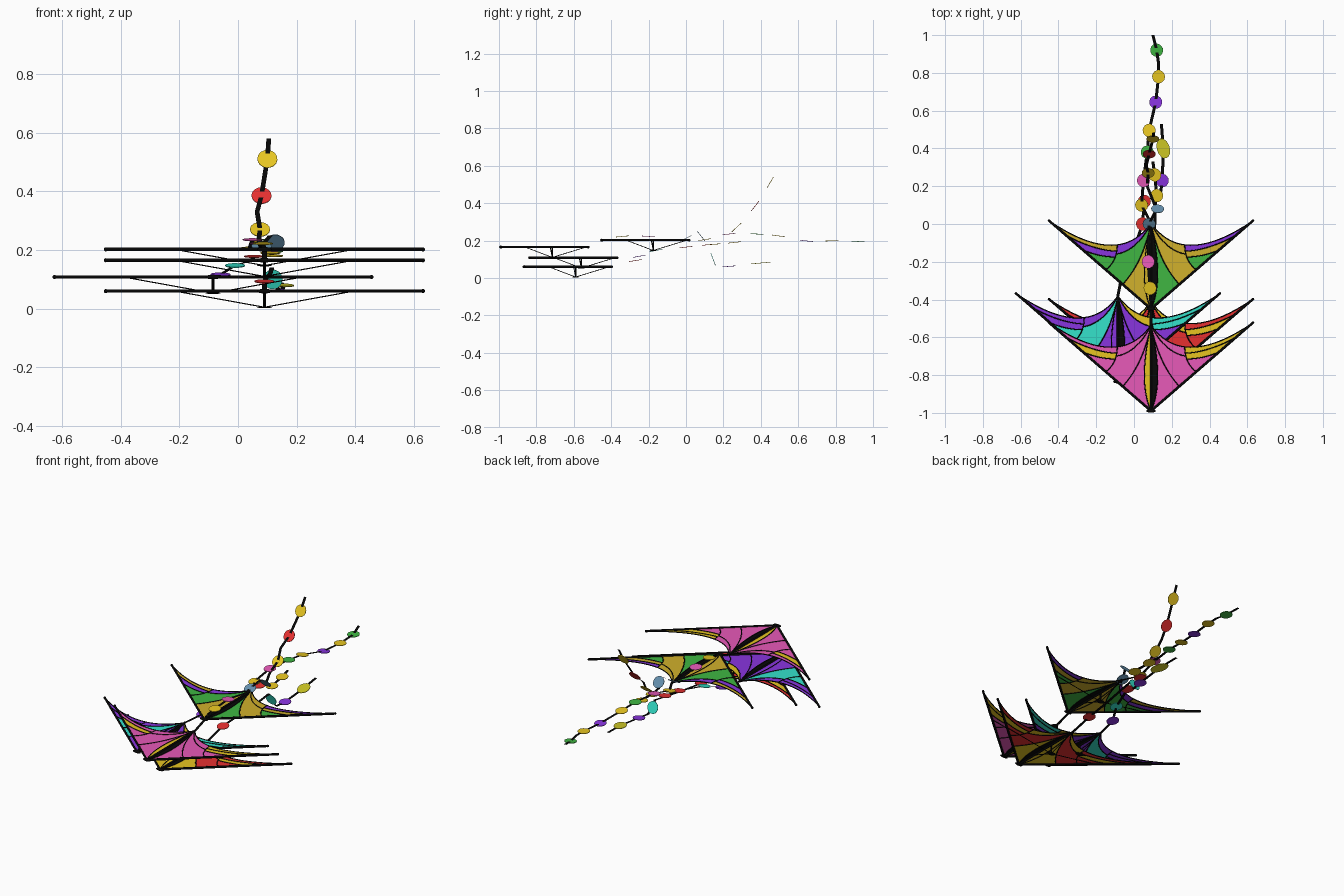
import bpy, bmesh
from mathutils import Vector, Matrix

cube = bpy.data.objects.get("Cube")
if cube:
    bpy.data.objects.remove(cube)

# Flat colours, each with a one-letter key
COLOURS = {
    "K": ("black", (0.002, 0.002, 0.002)),
    "P": ("pink", (0.8, 0.1, 0.48)),
    "Y": ("yellow", (0.8, 0.56, 0.015)),
    "M": ("mustard", (0.64, 0.44, 0.025)),
    "L": ("lemon", (0.66, 0.62, 0.02)),
    "V": ("violet", (0.25, 0.035, 0.74)),
    "T": ("turquoise", (0.035, 0.76, 0.6)),
    "G": ("green", (0.05, 0.47, 0.055)),
    "R": ("red", (0.8, 0.03, 0.03)),
    "B": ("slate_blue", (0.13, 0.28, 0.42)),
}
KEYS = list(COLOURS)
MATS = []
for label, rgb in COLOURS.values():
    m = bpy.data.materials.new(label)
    m.use_nodes = True
    m.diffuse_color = (*rgb, 1)
    bsdf = m.node_tree.nodes["Principled BSDF"]
    bsdf.inputs["Base Color"].default_value = (*rgb, 1)
    bsdf.inputs["Roughness"].default_value = 0.8
    MATS.append(m)


def finish(bm, name):
    """Turn a bmesh into an object carrying the whole palette."""
    mesh = bpy.data.meshes.new(name)
    bm.to_mesh(mesh)
    bm.free()
    for m in MATS:
        mesh.materials.append(m)
    obj = bpy.data.objects.new(name, mesh)
    bpy.context.collection.objects.link(obj)


def tubes(name, paths, radius):
    """Black rods following the given point paths."""
    curve = bpy.data.curves.new(name, "CURVE")
    curve.dimensions = "3D"
    curve.bevel_depth = radius
    curve.bevel_resolution = 1
    curve.use_fill_caps = True
    for path in paths:
        spline = curve.splines.new("POLY")
        spline.points.add(len(path) - 1)
        for p, co in zip(spline.points, path):
            p.co = (*co, 1)
    curve.materials.append(MATS[0])
    obj = bpy.data.objects.new(name, curve)
    bpy.context.collection.objects.link(obj)


def bend(a, c, b, lo=0.0, hi=1.0, n=10):
    """Sample a quadratic curve from a to b, pulled towards c."""
    a, b, c = Vector(a), Vector(b), Vector(c)
    ts = [lo + (hi - lo) * i / n for i in range(n + 1)]
    return [a * (1 - t) ** 2 + c * 2 * t * (1 - t) + b * t * t for t in ts]


def lead(u):
    """Point on the straight leading edge."""
    return Vector((u, u * 0.866))


# Half-sail seams in (span, chord) space, nose at the origin
NOSE, REAR, TIP = lead(0), Vector((0, 0.455)), lead(0.54)
SCOOP = (0.17, 0.214)
trail_in = bend(REAR, SCOOP, TIP, 0, 0.42)
trail_out = bend(REAR, SCOOP, TIP, 0.42, 1)
lens = bend(REAR, (0.07, 0.15), NOSE)
fan = bend(REAR, (0.04, 0.25), lead(0.15))
rib = bend(trail_in[-1], (0.18, 0.25), lead(0.24))
crest = bend(REAR, (0.07, 0.31), rib[3])
high = bend(rib[2], (0.30, 0.31), lead(0.45))
low = bend(rib[4], (0.27, 0.275), lead(0.36))
SEAMS = [trail_in, trail_out, lens, fan, rib, crest, high, low]
PANELS = [
    lens,                                          # centre lens
    lens + fan[:0:-1],                             # fan
    crest + rib[4:] + fan[:0:-1],                  # big panel
    trail_in + rib[1:4] + crest[-2:0:-1],          # crest
    low + rib[:3:-1],                              # outer panel
    high + low[::-1] + [rib[3]],                   # lower strip
    trail_out + high[::-1] + [rib[1]],             # upper strip
]


def kite(name, x, y, z, left_keys, right_keys):
    def place(p, side=1, drop=0):
        return Vector((x + side * p[0], y + p[1], z - drop))

    # Coloured sail panels
    bm = bmesh.new()
    for side, keys in ((-1, left_keys), (1, right_keys)):
        for panel, key in zip(PANELS, keys):
            pts = [place(p, side) for p in panel]
            f = bm.faces.new([bm.verts.new(p) for p in pts])
            f.material_index = KEYS.index(key)
            f.normal_update()
            if f.normal.z < 0:
                f.normal_flip()
    finish(bm, name + "_sail")

    # Seams, edge spars, spine and keel struts
    tubes(name + "_seams", [[place(p, s) for p in seam] for s in (-1, 1) for seam in SEAMS], 0.0028)
    edges = [[place(NOSE), place(TIP, s)] for s in (-1, 1)]
    tubes(name + "_spars", edges + [[place(NOSE), place(REAR)]], 0.0065)
    keel = place((0, 0.275), 1, 0.055)
    ends = [place((0, 0.13)), place(REAR), place(lead(0.305), 1), place(lead(0.305), -1)]
    tubes(name + "_struts", [[keel, e] for e in ends], 0.0022)
    tubes(name + "_keel_post", [[keel, place((0, 0.275))]], 0.005)

    # Nose cap, wing tip beads and keel foot
    bm = bmesh.new()
    for p, size in ((place(NOSE), (0.026, 0.009, 0.008)), (place(TIP, 1), (0.007,) * 3),
                    (place(TIP, -1), (0.007,) * 3), (keel, (0.026, 0.018, 0.003))):
        bmesh.ops.create_uvsphere(bm, u_segments=12, v_segments=8, radius=1,
                                  matrix=Matrix.Translation(p) @ Matrix.Diagonal((*size, 1)))
    finish(bm, name + "_fittings")


def tail(name, start, knots):
    """Flat ribbon through the knots, with a flat oval at each coloured one."""
    pts = [Vector(start)] + [Vector(k[:3]) for k in knots]
    across = Vector((0.008, 0, 0))
    bm = bmesh.new()
    rows = [(bm.verts.new(p - across), bm.verts.new(p + across)) for p in pts]
    for a, b in zip(rows, rows[1:]):
        bm.faces.new((a[0], a[1], b[1], b[0]))
    finish(bm, name + "_ribbon")

    bm = bmesh.new()
    side = Vector((1, 0, 0))
    for i, (*_, key) in enumerate(knots, 1):
        if not key:
            continue
        along = pts[min(i + 1, len(pts) - 1)] - pts[i - 1]
        along.x = 0
        along.normalize()
        frame = Matrix((side, along, side.cross(along))).transposed().to_4x4()
        stretch = 0.054 if key == "L" else 0.035
        before = set(bm.faces)
        bmesh.ops.create_cone(bm, cap_ends=True, segments=16, radius1=1, radius2=1, depth=0.003,
                              matrix=Matrix.Translation(pts[i]) @ frame
                              @ Matrix.Rotation(0.3, 4, "Z")
                              @ Matrix.Diagonal((0.034, stretch, 1, 1)))
        for f in set(bm.faces) - before:
            f.material_index = KEYS.index(key)
    finish(bm, name + "_ovals")


# Four kites
kite("front_kite", 0.09, -0.99, 0.165, "YPPPPYP", "KPPPPYY")
kite("side_kite", -0.085, -0.835, 0.108, "VVTVTVV", "KVVYVTT")
kite("low_kite", 0.09, -0.865, 0.06, "YYRYRYR", "KYRYRYR")
kite("rear_kite", 0.09, -0.45, 0.202, "MMGVGVM", "KGMMGMV")

# Their tails
tail("front_tail", (0.09, -0.535, 0.165), [
    (0.09, -0.43, 0.2, ""), (0.085, -0.34, 0.222, "Y"), (0.075, -0.2, 0.222, "P"),
    (0.08, -0.04, 0.2, ""), (0.08, 0, 0.212, "B"), (0.11, 0.06, 0.25, ""),
    (0.125, 0.08, 0.225, "B"), (0.11, 0.1, 0.2, ""),
    (0.07, 0.2, 0.225, ""), (0.075, 0.27, 0.27, "Y"), (0.065, 0.31, 0.33, ""),
    (0.08, 0.37, 0.385, "R"), (0.1, 0.45, 0.51, "Y"), (0.105, 0.485, 0.58, "")])
tail("rear_tail", (0.09, 0.005, 0.202), [
    (0.04, 0.1, 0.205, "Y"), (0.05, 0.23, 0.235, "P"), (0.07, 0.38, 0.235, "G"),
    (0.08, 0.495, 0.225, "Y"), (0.115, 0.645, 0.198, "V"), (0.13, 0.78, 0.198, "Y"),
    (0.13, 0.85, 0.2, ""), (0.12, 0.92, 0.195, "G"), (0.1, 1, 0.21, "")])
tail("low_tail", (0.09, -0.41, 0.06), [
    (0.09, -0.27, 0.093, "R"), (0.1, -0.1, 0.11, ""), (0.11, 0, 0.12, ""),
    (0.115, 0.13, 0.14, ""), (0.118, 0.145, 0.1, "T"), (0.14, 0.16, 0.06, ""),
    (0.15, 0.23, 0.062, "V"), (0.155, 0.4, 0.08, "L"), (0.145, 0.53, 0.09, "")])
tail("side_tail", (-0.085, -0.38, 0.108), [
    (-0.06, -0.25, 0.116, "V"), (-0.01, -0.16, 0.147, "T"), (0.045, 0, 0.165, "R"),
    (0.055, 0.12, 0.178, "R"), (0.12, 0.15, 0.18, "Y"), (0.11, 0.26, 0.19, "Y"),
    (0.1, 0.33, 0.2, "")])
